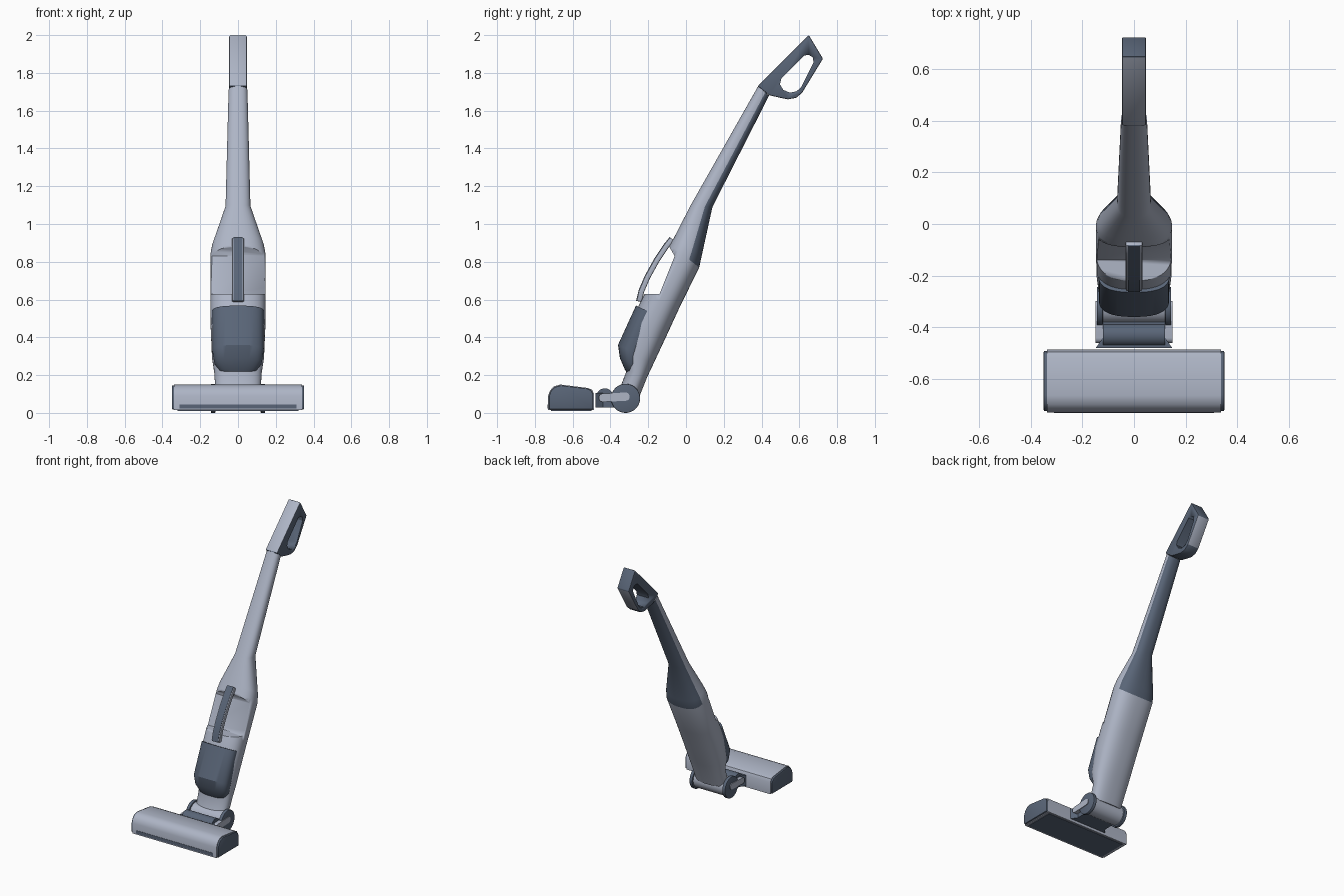
import bpy, bmesh, math
from mathutils import Vector

if "Cube" in bpy.data.objects:
    bpy.data.objects.remove(bpy.data.objects["Cube"])

LIGHT, DARK = 0, 1
mats = []
for name, col in (("light_grey_blue", (0.42, 0.46, 0.56, 1)), ("dark_slate", (0.10, 0.13, 0.185, 1))):
    m = bpy.data.materials.new(name)
    m.diffuse_color = col
    m.use_nodes = True
    m.node_tree.nodes["Principled BSDF"].inputs["Base Color"].default_value = m.diffuse_color
    mats.append(m)


def finish(name, bm, mat, rule=None, bevel=0.0, angle=32):
    """Turn a bmesh into a smooth-shaded object; rule(face) may pick the colour."""
    bmesh.ops.recalc_face_normals(bm, faces=bm.faces[:])
    if bevel:
        sharp = [e for e in bm.edges if e.calc_face_angle(0) > 0.6]
        bmesh.ops.bevel(bm, geom=sharp, offset=bevel, segments=2, profile=0.5, affect='EDGES')
    bm.normal_update()
    for f in bm.faces:
        f.material_index = mat if rule is None else rule(f)
    me = bpy.data.meshes.new(name)
    bm.to_mesh(me)
    bm.free()
    ob = bpy.data.objects.new(name, me)
    bpy.context.collection.objects.link(ob)
    for m in mats:
        me.materials.append(m)
    activate(ob)
    bpy.ops.object.shade_smooth_by_angle(angle=math.radians(angle))
    return ob


def activate(ob):
    bpy.ops.object.select_all(action='DESELECT')
    ob.select_set(True)
    bpy.context.view_layer.objects.active = ob


def prism(name, pts, x0, x1, mat, **kw):
    """Side profile (y, z) extruded along x."""
    bm = bmesh.new()
    a = [bm.verts.new((x0, y, z)) for y, z in pts]
    b = [bm.verts.new((x1, y, z)) for y, z in pts]
    bm.faces.new(a)
    bm.faces.new(b)
    for i in range(len(pts)):
        j = (i + 1) % len(pts)
        bm.faces.new((a[i], a[j], b[j], b[i]))
    return finish(name, bm, mat, **kw)


def capsule(p, q, r, n=12):
    """Outline of a rounded bar from p to q (a circle when p == q)."""
    a = math.atan2(q[1] - p[1], q[0] - p[0])
    out = []
    for c, off in ((q, -math.pi / 2), (p, math.pi / 2)):
        for i in range(n + (p != q)):
            t = a + off + math.pi * i / n
            out.append((c[0] + r * math.cos(t), c[1] + r * math.sin(t)))
    return out


def loft(name, sections, mat, e=2.5, n=40, back_from=None):
    """Superellipse rings, each from a front point, a back point and a half width."""
    bm = bmesh.new()
    rings = []
    for fy, fz, by, bz, w in sections:
        f, b = Vector((0, fy, fz)), Vector((0, by, bz))
        ring = []
        for i in range(n):
            t = 2 * math.pi * (i + 0.5) / n
            c, s = math.cos(t), math.sin(t)
            c, s = (math.copysign(abs(v) ** (2 / e), v) for v in (c, s))
            p = (f + b) / 2 + (f - b) / 2 * c
            ring.append(bm.verts.new((w * s, p.y, p.z)))
        rings.append(ring)
    dark = set()
    for k, (r, s) in enumerate(zip(rings, rings[1:])):
        for i in range(n):
            j = (i + 1) % n
            face = bm.faces.new((r[i], r[j], s[j], s[i]))
            if back_from is not None and k >= back_from and math.cos(2 * math.pi * (i + 1) / n) < -0.3:
                dark.add(face)
    bm.faces.new(rings[0])
    bm.faces.new(rings[-1])
    return finish(name, bm, mat, rule=lambda f: DARK if f in dark else mat)


def cut(ob, cutter):
    """Subtract the cutter and remove it."""
    cutter.hide_render = True
    mod = ob.modifiers.new("cut", 'BOOLEAN')
    mod.operation, mod.object, mod.solver = 'DIFFERENCE', cutter, 'EXACT'
    activate(ob)
    bpy.ops.object.modifier_apply(modifier=mod.name)
    bpy.data.objects.remove(cutter)


# Main body and stem: light shell, dark rear panel on the upper part
body = loft("body", [
    (-0.350, 0.130, -0.245, 0.090, 0.120),
    (-0.312, 0.230, -0.205, 0.190, 0.125),
    (-0.325, 0.330, -0.172, 0.260, 0.138),
    (-0.285, 0.500, -0.102, 0.410, 0.145),
    (-0.220, 0.630, -0.040, 0.545, 0.147),
    (-0.085, 0.890, 0.070, 0.770, 0.147),
    (-0.060, 0.935, 0.083, 0.830, 0.137),
    (0.025, 1.100, 0.140, 1.090, 0.066),
    (0.382, 1.730, 0.440, 1.680, 0.050)], LIGHT, back_from=5)
cut(body, prism("window_cutter", [(-0.32, 0.63), (-0.14, 0.63), (-0.06, 0.83),
                                  (-0.12, 0.935), (-0.32, 0.93)], -0.3, 0.3, LIGHT))

# Dust bin bulging out of the lower front
loft("dust_bin", [
    (-0.305, 0.200, -0.270, 0.185, 0.050),
    (-0.325, 0.232, -0.250, 0.200, 0.095),
    (-0.350, 0.290, -0.240, 0.240, 0.126),
    (-0.360, 0.360, -0.230, 0.300, 0.136),
    (-0.265, 0.568, -0.140, 0.510, 0.137)], DARK)


# Carry handle bridging the window, with a dark inlay on its outside
path = [(-0.25, 0.59), (-0.237, 0.645), (-0.205, 0.72), (-0.155, 0.81), (-0.105, 0.885), (-0.075, 0.922)]


def strip(a, b):
    """Outline of a strip along the path, from offset a to offset b."""
    left, right = [], []
    for i, p in enumerate(path):
        u, v = path[max(i - 1, 0)], path[min(i + 1, len(path) - 1)]
        d = Vector((v[0] - u[0], v[1] - u[1])).normalized()
        left.append((p[0] - d.y * a, p[1] + d.x * a))
        right.append((p[0] - d.y * b, p[1] + d.x * b))
    return left + right[::-1]


prism("carry_handle", strip(-0.016, 0.012), -0.032, 0.032, LIGHT, bevel=0.006)
prism("carry_handle_inlay", strip(0.008, 0.0145), -0.024, 0.024, DARK)


# Hand grip: dark loop with light front and rear strips
def grip_colour(f):
    n = f.normal
    front = n.y < -0.55 and n.z > 0.55
    rear = n.y > 0.75 and n.z < -0.3 and f.calc_center_median().y > 0.62
    return LIGHT if front or rear else DARK


grip = prism("hand_grip", [(0.38, 1.73), (0.65, 2.0), (0.725, 1.875), (0.615, 1.695), (0.583, 1.668),
                           (0.54, 1.66), (0.50, 1.668), (0.44, 1.682)], -0.047, 0.047, DARK,
             rule=grip_colour, bevel=0.006)
cut(grip, prism("grip_hole_cutter", [(0.625, 1.892), (0.65, 1.895), (0.672, 1.882), (0.675, 1.855),
                                     (0.61, 1.725), (0.585, 1.702), (0.55, 1.695), (0.515, 1.71),
                                     (0.497, 1.74), (0.505, 1.77)], -0.2, 0.2, DARK))

# Floor head with dark end caps, sole and front slot
head = [(-0.73, 0.015), (-0.73, 0.09), (-0.72, 0.118), (-0.70, 0.14), (-0.665, 0.15), (-0.52, 0.132),
        (-0.497, 0.122), (-0.487, 0.10), (-0.487, 0.015)]
prism("floor_head", head, -0.338, 0.338, LIGHT)
cap = [(-0.608 + (y + 0.608) * 0.96, 0.08 + (z - 0.08) * 0.94) for y, z in head]
for side, s in (("left", -1), ("right", 1)):
    prism("head_end_cap_" + side, cap, s * 0.33, s * 0.35, DARK, bevel=0.005)
prism("head_sole", [(-0.715, 0.011), (-0.50, 0.011), (-0.50, 0.018), (-0.715, 0.018)], -0.32, 0.32, DARK)
prism("head_front_slot", [(-0.732, 0.022), (-0.732, 0.045), (-0.726, 0.045), (-0.726, 0.022)], -0.31, 0.31, DARK)

# Flared neck between head and hinge
bm = bmesh.new()
outline = [(0.148, -0.48), (0.12, -0.44), (0.12, -0.36)]
outline += [(-x, y) for x, y in reversed(outline)]
base = bm.faces.new([bm.verts.new((x, y, 0.028)) for x, y in outline])
new = bmesh.ops.extrude_face_region(bm, geom=[base])["geom"]
bmesh.ops.translate(bm, verts=[v for v in new if isinstance(v, bmesh.types.BMVert)], vec=(0, 0, 0.078))
finish("neck", bm, DARK)
prism("neck_pivot", capsule((-0.43, 0.085), (-0.43, 0.085), 0.045), -0.12, 0.12, DARK)

# Hinge barrel, side discs and link arms
hinge = (-0.32, 0.077)
prism("hinge_barrel", capsule(hinge, hinge, 0.066, 16), -0.125, 0.125, LIGHT)
for side, s in (("left", -1), ("right", 1)):
    prism("hinge_disc_" + side, capsule(hinge, hinge, 0.077, 20), s * 0.12, s * 0.144, DARK, bevel=0.004)
    prism("link_arm_" + side, capsule((-0.44, 0.08), (-0.32, 0.086), 0.022), s * 0.118, s * 0.149, LIGHT)
